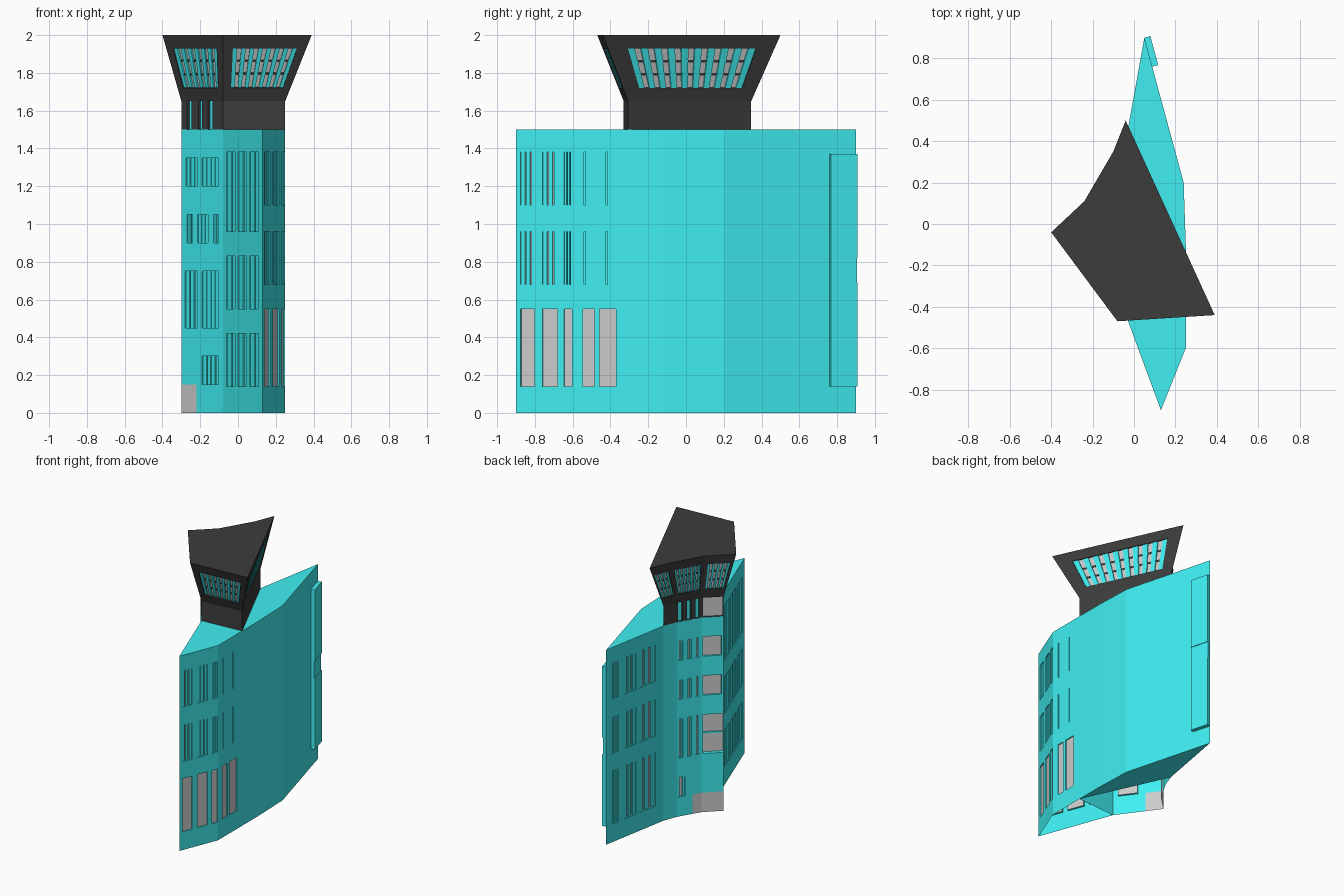
import bpy, bmesh
from mathutils import Vector

if "Cube" in bpy.data.objects:
    bpy.data.objects.remove(bpy.data.objects["Cube"])

meshes = {}


def poly(part, pts):
    bm = meshes.setdefault(part, bmesh.new())
    bm.faces.new([bm.verts.new(p) for p in pts])


def sides(part, a, b):
    for i in range(4):
        j = (i + 1) % 4
        poly(part, [a[i], a[j], b[j], b[i]])


class Wall:
    """Flat quad wall with recessed windows; u runs along, z runs up."""

    def __init__(self, p, q, z0, z1, top=None):
        t = top or (p, q)
        self.z = (z0, z1)
        self.c = [Vector((*p, z0)), Vector((*q, z0)), Vector((*t[1], z1)), Vector((*t[0], z1))]
        self.n = (self.c[1] - self.c[0]).cross(self.c[3] - self.c[0]).normalized()

    def at(self, u, z, d=0):
        v = (z - self.z[0]) / (self.z[1] - self.z[0])
        a, b, c, e = self.c
        return a.lerp(b, u).lerp(e.lerp(c, u), v) - self.n * d

    def rect(self, u0, u1, z0, z1, d=0):
        return [self.at(u0, z0, d), self.at(u1, z0, d), self.at(u1, z1, d), self.at(u0, z1, d)]

    def block(self, part, r, d_front, d_back):
        front = self.rect(*r, d_front)
        poly(part, front)
        sides(part, self.rect(*r, d_back), front)

    def build(self, part, wins=()):
        us = sorted({0, 1, *(x for w in wins for x in w[0][:2])})
        zs = sorted({*self.z, *(x for w in wins for x in w[0][2:])})
        for u0, u1 in zip(us, us[1:]):
            for z0, z1 in zip(zs, zs[1:]):
                um, zm = (u0 + u1) / 2, (z0 + z1) / 2
                if not any(r[0] < um < r[1] and r[2] < zm < r[3] for r, *_ in wins):
                    poly(part, self.rect(u0, u1, z0, z1))
        for r, d, pane, n, w, bars in wins:
            if pane is None:
                continue
            poly(pane, self.rect(*r, d))
            if d:
                sides(part, self.rect(*r), self.rect(*r, d))
            u0, u1, z0, z1 = r
            for k in range(n):          # upright strips in front of the pane
                s = u0 + (u1 - u0) * k * (1 - w) / max(n - 1, 1)
                self.block("window_strips", (s, s + w * (u1 - u0), z0, z1), d * .4, d)
            for k in range(bars):       # cross bars
                h = z0 + (z1 - z0) * (k + 1) / (bars + 1)
                self.block(part, (u0, u1, h - .006, h + .006), d * .7, d)


def win(u0, u1, z0, z1, n=0, w=.3, d=.015, pane="window_glass", bars=0):
    return ((u0, u1, z0, z1), d, pane, n, w, bars)


def grid(cols, rows, **k):
    return [win(*c, *r, **k) for c in cols for r in rows]


# plan points, counter-clockwise
TIP, E1, NE, E2, E3, BACK = (.13, -.9), (.25, -.6), (.25, -.306), (.25, -.1), (.24, .2), (.05, .9)
NB, C1, C2, W, S = (-.05, .345), (-.09, .24), (-.187, .076), (-.3, -.03), (-.08, -.33)
H = 1.5
ROWS = [(.14, .55), (.68, .96), (1.1, 1.38)]
STOREYS = [(.45, .75), (.9, 1.05), (1.2, 1.35)]
BODY = "body_walls"

# front wing
Wall(TIP, E1, 0, H).build(BODY, grid([(.083, .33), (.47, .73), (.85, .99)], ROWS[:1], d=.008)
                          + grid([(.083, .33), (.47, .73), (.85, .99)], ROWS[1:], n=3, w=.27))
Wall(E1, NE, 0, H).build(BODY, grid([(.19, .39), (.48, .78)], ROWS[:1], d=.008)
                         + grid([(.2, .23), (.6, .63)], ROWS[1:], pane="window_strips"))
Wall(S, TIP, 0, H).build(BODY, grid([(.09, .31), (.38, .6), (.67, .9)],
                                    [(.14, .42), (.55, .83), (.96, 1.38)], n=2, w=.44))
poly("roof", [(*p, H) for p in (TIP, E1, NE, S)])

# back wing
for p, q in ((NE, E2), (E2, E3)):
    Wall(p, q, 0, H).build(BODY)
fin_wall = Wall(E3, BACK, 0, H)
fin_wall.build(BODY)
Wall(BACK, NB, 0, H).build(BODY, grid([(.09, .21), (.32, .52), (.57, .86)], ROWS, n=3, w=.25))
wing = (NE, E2, E3, BACK, NB)
poly("roof", [(*p, H) for p in wing])
poly("wing_floor", [(*p, 0) for p in reversed(wing)])

# side fin panels
for z0, z1, d in ((.14, .69, .03), (.69, .82, .025), (.82, 1.37, .03)):
    for u0, u1 in ((.8, .915), (.915, 1)):
        fin_wall.block("side_fin", (u0, u1, z0, z1), -d, 0)

# tower shaft
Wall(NB, C1, 0, H).build(BODY)
Wall(C1, C2, 0, H).build(BODY, grid([(.05, .25), (.4, .58), (.75, .92)], STOREYS, n=2, w=.35)
                         + [win(.05, .32, .15, .3, n=2), win(.62, 1, 0, .15, d=0)])
Wall(C2, W, 0, H).build(BODY, grid([(.05, .9)], STOREYS[1:])
                        + [win(.05, 1, .45, .75, d=.03, bars=1), win(0, 1, 0, .15, d=0)])
Wall(W, S, 0, H).build(BODY, [
    win(0, .36, 0, .15, d=0), win(.5, .89, .15, .3, n=4, w=.2),
    win(0, .09, .45, .75, pane=None), win(.09, .39, .45, .75, n=3, w=.28), win(.5, .89, .45, .75, n=4, w=.22),
    win(.14, .27, .9, 1.05, n=2, w=.4), win(.39, .64, .9, 1.05, n=3), win(.77, .89, .9, 1.05, n=2, w=.4),
    win(.11, .39, 1.2, 1.35, n=3, w=.28), win(.5, .89, 1.2, 1.35, n=4, w=.22)])
Wall(S, NE, 0, H).build("inner_walls")
Wall(NE, NB, 0, H).build("inner_walls")

# black neck and flared head
NECK = [NE, NB, C1, C2, W, S]
HEAD = [(.39, -.44), (-.04, .5), (-.1, .35), (-.24, .11), (-.4, -.04), (-.08, -.47)]
slots = dict(pane="window_strips")
neck_wins = {2: grid([(.05, .22), (.4, .56), (.75, .9)], [(1.5, 1.65)], **slots),
             3: [win(.05, .95, 1.5, 1.65)],
             4: grid([(.14, .25), (.41, .5), (.64, .75)], [(1.5, 1.65)], **slots)}
strips = [10, 4, 7, 5, 7, 8]
for i in range(6):
    j = (i + 1) % 6
    Wall(NECK[i], NECK[j], H, 1.65).build("tower_neck", neck_wins.get(i, ()))
    n = strips[i]
    Wall(NECK[i], NECK[j], 1.65, 2, (HEAD[i], HEAD[j])).build(
        "tower_head", [win(.12, .89, 1.72, 1.93, n=n, w=.55 / n, bars=2)])
poly("tower_head", [(*p, 2) for p in HEAD])


# materials and objects
def material(name, col):
    m = bpy.data.materials.new(name)
    m.diffuse_color = (*col, 1)
    m.use_nodes = True
    m.node_tree.nodes["Principled BSDF"].inputs["Base Color"].default_value = m.diffuse_color
    return m


teal = material("teal", (.05, .86, .89))
black = material("black", (.045, .045, .045))
for name, bm in meshes.items():
    bmesh.ops.remove_doubles(bm, verts=bm.verts, dist=1e-5)
    me = bpy.data.meshes.new(name)
    bm.to_mesh(me)
    bm.free()
    if name != "window_glass":
        me.materials.append(black if name.startswith("tower") else teal)
    bpy.context.collection.objects.link(bpy.data.objects.new(name, me))
